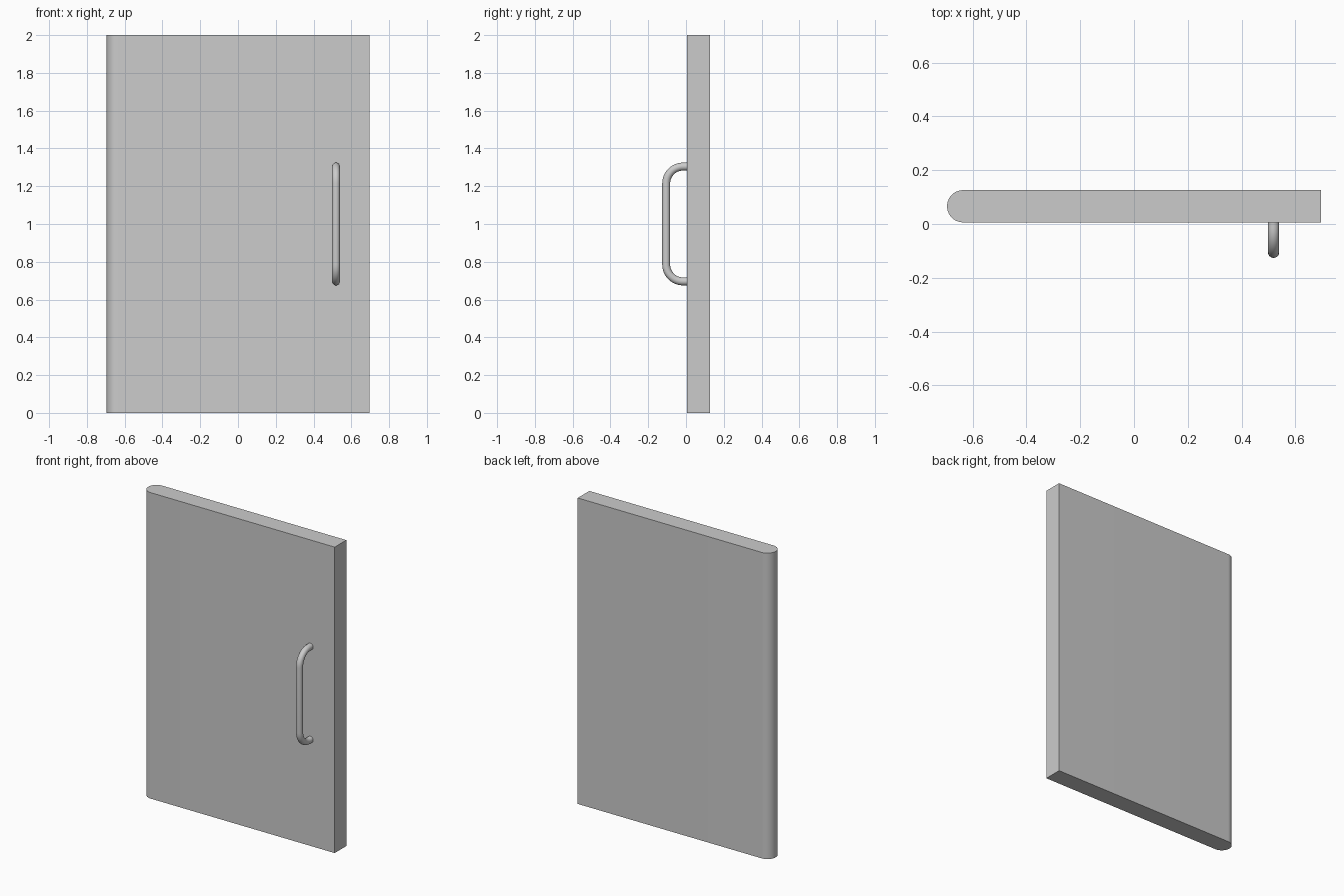
import bpy, bmesh, math
from mathutils import Vector

if "Cube" in bpy.data.objects:
    bpy.data.objects.remove(bpy.data.objects["Cube"])

HALF_W, HEIGHT = 0.695, 2.0
FRONT, BACK = 0.006, 0.126
TUBE_R, BEND_R = 0.021, 0.09


def finish(name, bm):
    bmesh.ops.recalc_face_normals(bm, faces=bm.faces)
    mesh = bpy.data.meshes.new(name)
    bm.to_mesh(mesh)
    bm.free()
    ob = bpy.data.objects.new(name, mesh)
    bpy.context.collection.objects.link(ob)
    bpy.ops.object.select_all(action='DESELECT')
    ob.select_set(True)
    bpy.context.view_layer.objects.active = ob
    bpy.ops.object.shade_smooth_by_angle(angle=math.radians(35))
    return ob


def arc(cx, cy, r, start, end, steps):
    angles = [math.radians(start + (end - start) * i / steps) for i in range(steps + 1)]
    return [(cx + r * math.cos(a), cy + r * math.sin(a)) for a in angles]


# Door panel: flat slab with a half-round hinge edge on the left
r = (BACK - FRONT) / 2
outline = [(HALF_W, FRONT), (HALF_W, BACK)]
outline += arc(-HALF_W + r, FRONT + r, r, 90, 270, 32)
bm = bmesh.new()
face = bm.faces.new([bm.verts.new((x, y, 0)) for x, y in outline])
ext = bmesh.ops.extrude_face_region(bm, geom=[face])
top = [g for g in ext['geom'] if isinstance(g, bmesh.types.BMVert)]
bmesh.ops.translate(bm, verts=top, vec=(0, 0, HEIGHT))
finish("door_panel", bm)

# Pull handle: round bar swept along a U path with bent corners
x, y_bar, z_mid, half = 0.519, -0.126 + TUBE_R, 1.0, 0.304
cy = y_bar + BEND_R
upper = [(FRONT + 0.004, z_mid + half)]
upper += arc(cy, z_mid + half - BEND_R, BEND_R, 90, 180, 12)
lower = [(y, 2 * z_mid - z) for y, z in reversed(upper)]
path = [Vector((x, y, z)) for y, z in upper + lower]

bm = bmesh.new()
sides, rings = 24, []
for i, p in enumerate(path):
    tangent = (path[min(i + 1, len(path) - 1)] - path[max(i - 1, 0)]).normalized()
    if i in (0, 1):
        tangent = Vector((0, -1, 0))
    elif i >= len(path) - 2:
        tangent = Vector((0, 1, 0))
    side = Vector((1, 0, 0))
    up = tangent.cross(side)
    rings.append([bm.verts.new(p + TUBE_R * (math.cos(a) * side + math.sin(a) * up))
                  for a in (2 * math.pi * k / sides for k in range(sides))])
for a, b in zip(rings, rings[1:]):
    for k in range(sides):
        n = (k + 1) % sides
        bm.faces.new((a[k], a[n], b[n], b[k]))
bm.faces.new(rings[0])
bm.faces.new(rings[-1])
finish("pull_handle", bm)
